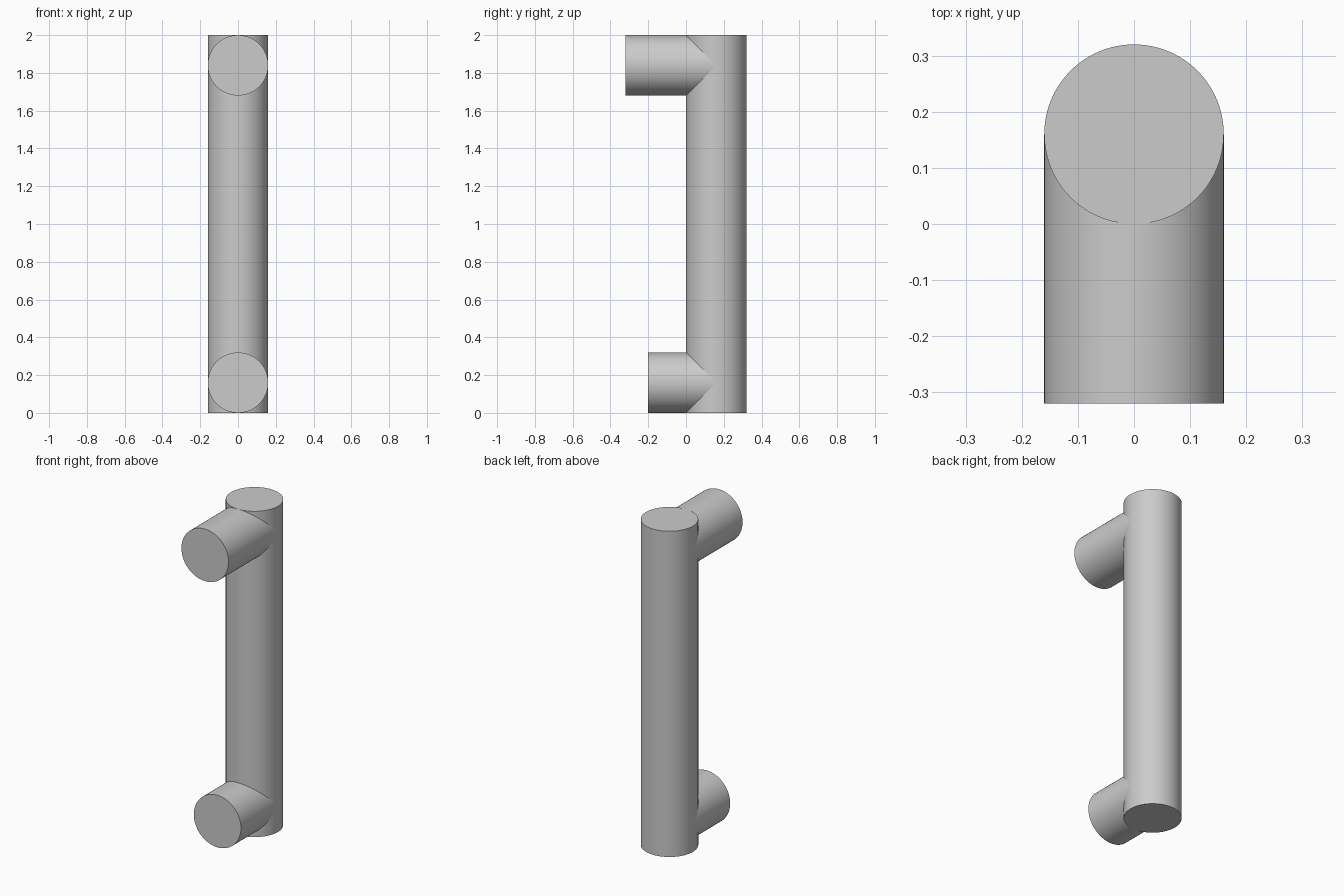
import bpy
import math

cube = bpy.data.objects.get("Cube")
if cube:
    bpy.data.objects.remove(cube, do_unlink=True)

RADIUS = 0.16

grey = bpy.data.materials.new("grey metal")
grey.use_nodes = True
colour = (0.6, 0.6, 0.6, 1)
grey.diffuse_color = colour
grey.node_tree.nodes["Principled BSDF"].inputs["Base Color"].default_value = colour


def rod(name, length, centre, tilt=0):
    """Smooth round rod with flat, sharp-edged ends."""
    bpy.ops.mesh.primitive_cylinder_add(
        vertices=96, radius=RADIUS, depth=length,
        location=centre, rotation=(tilt, 0, 0))
    obj = bpy.context.object
    obj.name = name
    obj.data.materials.append(grey)
    bpy.ops.object.shade_smooth_by_angle(angle=math.radians(30))
    return obj


def mount(name, front, height):
    """Horizontal post from its front face to the grip's axis."""
    return rod(name, RADIUS - front, (0, (front + RADIUS) / 2, height), math.pi / 2)


# Upright grip
rod("grip_bar", 2, (0, RADIUS, 1))

# Mounting posts, the upper one longer
mount("upper_post", -0.32, 2 - RADIUS)
mount("lower_post", -0.20, RADIUS)
